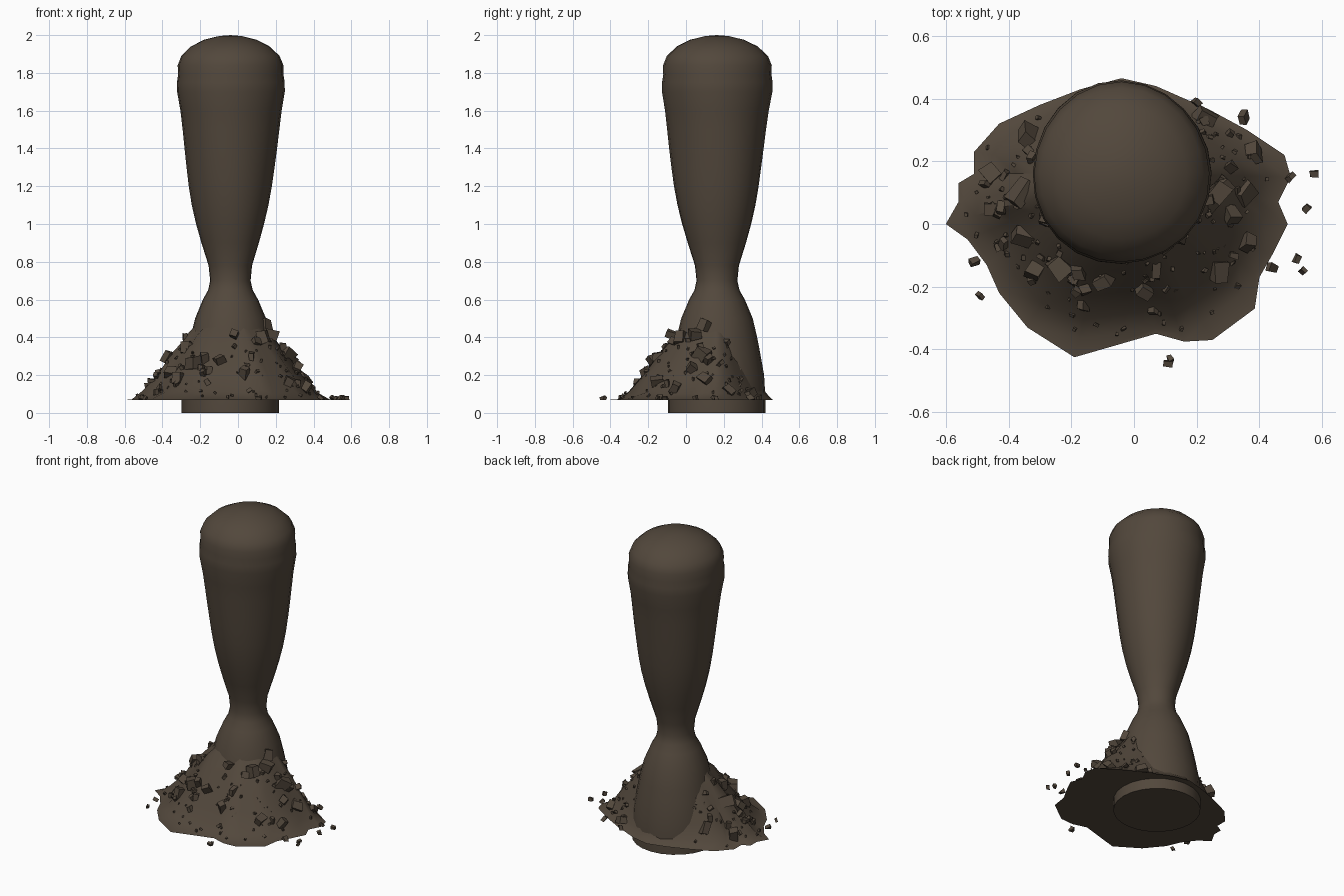
import bpy, bmesh, math, random
from mathutils import Vector, Euler

random.seed(7)
if "Cube" in bpy.data.objects:
    bpy.data.objects.remove(bpy.data.objects["Cube"], do_unlink=True)

earth = bpy.data.materials.new("dark brown earth")
earth.use_nodes = True
BROWN = (0.085, 0.064, 0.045, 1)
earth.diffuse_color = BROWN
earth.node_tree.nodes["Principled BSDF"].inputs["Base Color"].default_value = BROWN

CENTRE = Vector((-0.04, 0.163, 0))
GROUND = 0.068
FOOT_LIMIT = 0.56


def make_object(name, bm, smooth):
    mesh = bpy.data.meshes.new(name)
    for face in bm.faces:
        face.smooth = smooth
    bm.to_mesh(mesh)
    bm.free()
    obj = bpy.data.objects.new(name, mesh)
    mesh.materials.append(earth)
    bpy.context.collection.objects.link(obj)
    if smooth:
        bpy.ops.object.select_all(action="DESELECT")
        bpy.context.view_layer.objects.active = obj
        obj.select_set(True)
        bpy.ops.object.shade_smooth_by_angle(angle=math.radians(50))


def bridge(bm, lower, upper):
    count = len(lower)
    for i in range(count):
        j = (i + 1) % count
        bm.faces.new((lower[i], lower[j], upper[j], upper[i]))


def interpolate(table, value):
    for (a, za), (b, zb) in zip(table, table[1:]):
        if value <= b:
            return za + (zb - za) * max(0, value - a) / (b - a)
    return table[-1][1]


# Column: a bulging club shape with a narrow neck and domed top
PROFILE = [(0, .258), (.07, .258), (.2, .25), (.32, .228), (.4, .212), (.5, .188), (.6, .146),
           (.65, .118), (.7, .107), (.78, .115), (.9, .152), (1, .18), (1.1, .203),
           (1.2, .22), (1.3, .233), (1.4, .245), (1.5, .256), (1.6, .268), (1.7, .285),
           (1.75, .285), (1.79, .279), (1.84, .28), (1.89, .26), (1.94, .208),
           (1.975, .14), (1.995, .06)]
SIDES = 24
bm = bmesh.new()
rings = []
for z, radius in PROFILE:
    ring = []
    for i in range(SIDES):
        angle = math.tau * i / SIDES
        wobble = 1 + 0.012 * math.sin(3 * angle + 5 * z) * min(1, z)
        deep = 1 + 0.015 * z
        ring.append(bm.verts.new(CENTRE + Vector((math.cos(angle) * radius * wobble,
                                                  math.sin(angle) * radius * wobble * deep, z))))
    rings.append(ring)
for lower, upper in zip(rings, rings[1:]):
    bridge(bm, lower, upper)
tip = bm.verts.new(CENTRE + Vector((0, 0, 2)))
for i in range(SIDES):
    bm.faces.new((rings[-1][i], rings[-1][(i + 1) % SIDES], tip))
bm.faces.new(list(reversed(rings[0])))
make_object("column", bm, True)

# Mound: ragged flat lip, rising in rings towards the column, closed underneath
OUTLINE = [(.5, .15), (.48, .22), (.36, .3), (.24, .365), (.07, .44), (-.04, .465),
           (-.17, .43), (-.3, .38), (-.43, .32), (-.51, .23), (-.51, .16), (-.56, .13),
           (-.56, .07), (-.6, 0), (-.53, -.05), (-.47, -.13), (-.43, -.22), (-.34, -.33),
           (-.19, -.425), (.07, -.35), (.16, -.375), (.25, -.37), (.385, -.27),
           (.4, -.17), (.44, -.1), (.49, 0), (.46, .07)]
SLOPE = [(.3, .49), (.43, .41), (.58, .3), (.72, .2), (.86, .11), (.97, GROUND + .004)]
border = [Vector((x, y, 0)) - CENTRE for x, y in OUTLINE]
bm = bmesh.new()
rings = [[bm.verts.new(CENTRE + p + Vector((0, 0, GROUND))) for p in border]]
bm.faces.new(list(reversed(rings[0])))
for share, z in reversed(SLOPE):
    ring = []
    for p in border:
        rough = 0 if share > .9 else random.uniform(-.01, .01)
        foot = p.normalized() * min(p.length, FOOT_LIMIT)
        ring.append(bm.verts.new(CENTRE + foot * (share + rough) + Vector((0, 0, z + rough))))
    rings.append(ring)
for lower, upper in zip(rings, rings[1:]):
    bridge(bm, lower, upper)
make_object("earth_mound", bm, True)


def reach(direction):
    """Distance from the column axis to the mound border along a direction."""
    for a, b in zip(border, border[1:] + border[:1]):
        cross = direction.cross(b - a).z
        if abs(cross) > 1e-6:
            along = a.cross(b - a).z / cross
            part = a.cross(direction).z / cross
            if along > 0 and 0 <= part <= 1:
                return min(along, FOOT_LIMIT)
    return FOOT_LIMIT


def mound_height(x, y):
    offset = Vector((x, y, 0)) - CENTRE
    return interpolate(SLOPE, offset.length / reach(offset.normalized()))


def add_rock(bm, x, y, size):
    """Irregular angular block resting on the slope."""
    turn = Euler([random.uniform(0, math.tau) for _ in range(3)]).to_matrix()
    stretch = Vector((1, random.uniform(.6, .9), random.uniform(.45, .8)))
    spot = Vector((x, y, mound_height(x, y) + size * 0.15))
    for v in bmesh.ops.create_cube(bm, size=size)["verts"]:
        jitter = Vector([random.uniform(.65, 1.1) for _ in range(3)])
        v.co = spot + turn @ (v.co * stretch * jitter)
        v.co.z = max(v.co.z, GROUND)


# Large rocks on the slope
BOULDERS = [(-.34, .28), (-.45, .16), (-.36, .1), (-.35, -.04), (-.32, -.15), (-.24, -.14),
            (-.18, -.15), (-.1, -.18), (.07, -.15), (.03, -.21), (.27, -.15), (.36, -.06),
            (.35, .1), (.26, .09), (.28, .12), (.23, .34), (.38, .23), (.31, .03),
            (-.28, .02), (.13, -.03), (-.02, -.07), (.17, .05), (.15, .1)]
bm = bmesh.new()
for x, y in BOULDERS:
    add_rock(bm, x, y, random.uniform(.06, .088))
make_object("large_rocks", bm, False)

# Medium stones and pebbles scattered around the front and sides
for name, count, low, high, near, far in (("medium_stones", 36, .028, .048, .45, .88),
                                          ("pebbles", 100, .012, .022, .5, .95)):
    bm = bmesh.new()
    for _ in range(count):
        angle = math.radians(random.uniform(-215, 35))
        direction = Vector((math.cos(angle), math.sin(angle), 0))
        distance = max(.2, random.uniform(near, far) * reach(direction))
        spot = CENTRE + direction * distance
        add_rock(bm, spot.x, spot.y, random.uniform(low, high))
    make_object(name, bm, False)

# Loose fragments lying beyond the mound
FRAGMENTS = [(.2, .39), (.35, .34), (.575, .16), (.55, .05), (.52, -.11), (.54, -.15),
             (.115, -.43), (.11, -.445), (-.49, -.23), (.5, .15), (.44, -.14), (-.51, -.12)]
bm = bmesh.new()
for x, y in FRAGMENTS:
    add_rock(bm, x, y, random.uniform(.03, .04))
make_object("loose_fragments", bm, False)
